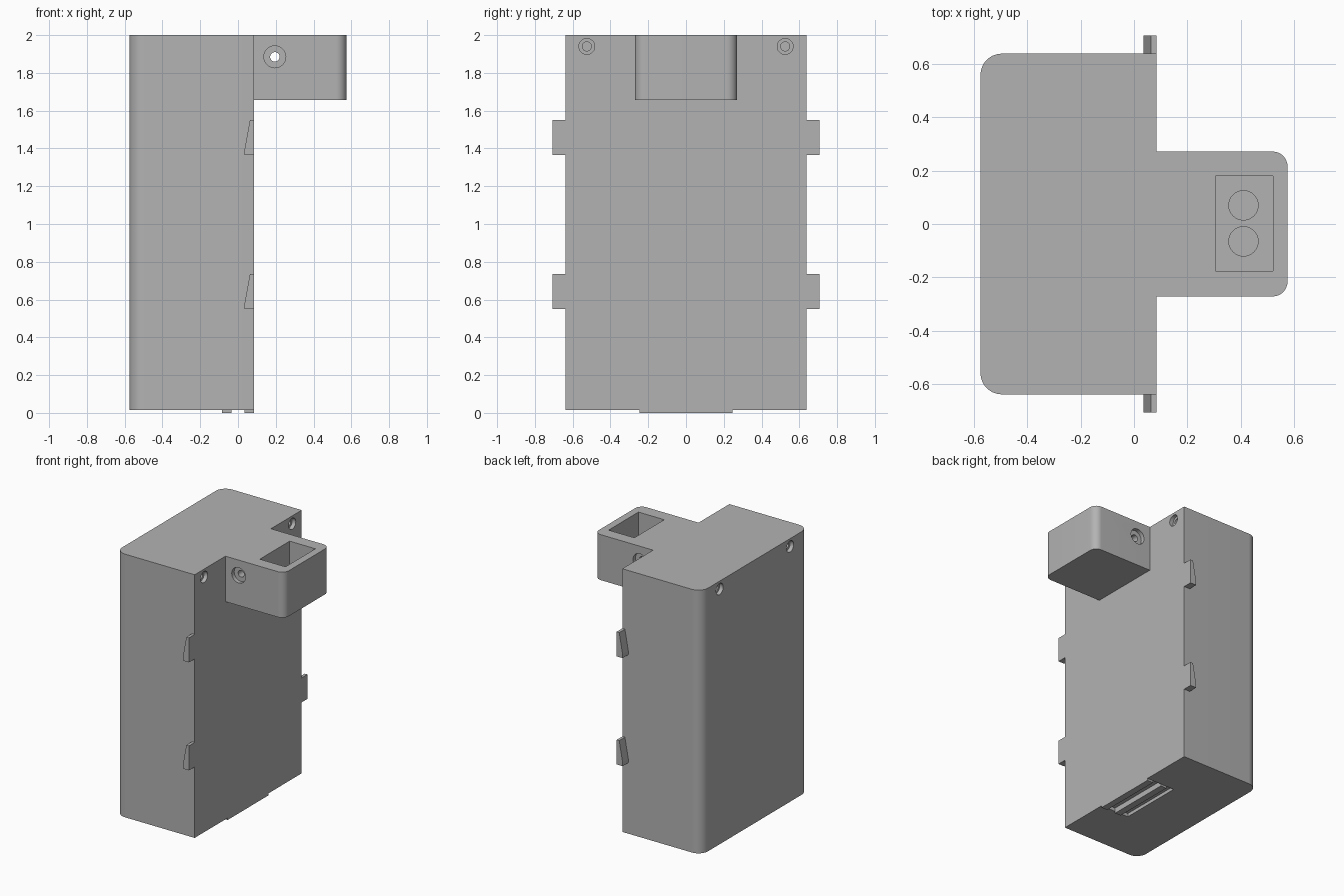
import bpy, bmesh, math
from mathutils import Matrix, Vector

cube = bpy.data.objects.get("Cube")
if cube:
    bpy.data.objects.remove(cube, do_unlink=True)

grey = bpy.data.materials.new("mid grey plastic")
grey.use_nodes = True
grey.diffuse_color = (0.45, 0.45, 0.45, 1)
grey.node_tree.nodes["Principled BSDF"].inputs["Base Color"].default_value = grey.diffuse_color


def finish(name, bm):
    bmesh.ops.recalc_face_normals(bm, faces=bm.faces)
    mesh = bpy.data.meshes.new(name)
    bm.to_mesh(mesh)
    bm.free()
    ob = bpy.data.objects.new(name, mesh)
    bpy.context.collection.objects.link(ob)
    mesh.materials.append(grey)
    return ob


def prism(name, points, offset):
    """Extrude a closed outline along an offset."""
    bm = bmesh.new()
    face = bm.faces.new([bm.verts.new(p) for p in points])
    new = bmesh.ops.extrude_face_region(bm, geom=[face])["geom"]
    bmesh.ops.translate(bm, verts=[v for v in new if isinstance(v, bmesh.types.BMVert)],
                        vec=Vector(offset))
    return finish(name, bm)


def box(name, x0, x1, y0, y1, z0, z1):
    pts = [(x0, y0, z0), (x1, y0, z0), (x1, y1, z0), (x0, y1, z0)]
    return prism(name, pts, (0, 0, z1 - z0))


def cylinder(name, centre, axis, radius, length):
    bm = bmesh.new()
    turn = Vector((0, 0, 1)).rotation_difference(Vector(axis)).to_matrix().to_4x4()
    bmesh.ops.create_cone(bm, cap_ends=True, segments=32, radius1=radius, radius2=radius,
                          depth=length, matrix=Matrix.Translation(centre) @ turn)
    return finish(name, bm)


def rounded_block(name, flat_x, round_x, half_y, radius, z0, z1):
    """Block whose two vertical edges at round_x are rounded."""
    s = 1 if round_x > flat_x else -1
    arc = []
    for i in range(13):
        a = math.pi / 2 * i / 12
        arc.append((round_x - s * radius * (1 - math.cos(a)),
                    half_y - radius * (1 - math.sin(a))))
    outline = [(flat_x, -half_y)] + [(x, -y) for x, y in reversed(arc)] + arc + [(flat_x, half_y)]
    return prism(name, [(x, y, z0) for x, y in outline], (0, 0, z1 - z0))


def boolean(target, tool, operation):
    mod = target.modifiers.new(operation.title(), "BOOLEAN")
    mod.operation = operation
    mod.solver = "EXACT"
    mod.object = tool
    bpy.context.view_layer.objects.active = target
    bpy.ops.object.modifier_apply(modifier=mod.name)
    bpy.data.objects.remove(tool, do_unlink=True)


def smooth(ob):
    bpy.ops.object.select_all(action="DESELECT")
    ob.select_set(True)
    bpy.context.view_layer.objects.active = ob
    bpy.ops.object.shade_smooth_by_angle(angle=math.radians(30))


# Main case with the projecting head
FRONT, BACK, BASE, TOP = 0.085, -0.575, 0.015, 2.0
case = rounded_block("case", FRONT, BACK, 0.638, 0.08, BASE, TOP)
head = rounded_block("head", FRONT - 0.05, 0.575, 0.271, 0.055, 1.657, TOP)
boolean(case, head, "UNION")

# Pocket in the head with two round sockets in its floor
boolean(case, box("pocket", 0.305, 0.52, -0.176, 0.18, 1.76, 2.1), "DIFFERENCE")
for y in (-0.065, 0.07):
    boolean(case, cylinder("socket", (0.41, y, 1.76), (0, 0, 1), 0.055, 0.1), "DIFFERENCE")

# Cross hole through the head, counterbored at both ends
boolean(case, cylinder("cross_hole", (0.195, 0, 1.885), (0, 1, 0), 0.025, 0.8), "DIFFERENCE")
for side in (-1, 1):
    boolean(case, cylinder("bore", (0.195, side * 0.271, 1.885), (0, 1, 0), 0.058, 0.06),
            "DIFFERENCE")

# Counterbored screw holes in both broad faces
for x, y in ((FRONT, 0.525), (BACK, 0.42)):
    for side in (-1, 1):
        for radius, length in ((0.042, 0.06), (0.024, 0.24)):
            boolean(case, cylinder("screw", (x, side * y, 1.94), (1, 0, 0), radius, length),
                    "DIFFERENCE")

# Shallow recess under the case
boolean(case, box("recess", -0.15, 0.035, -0.245, 0.245, -0.1, 0.04), "DIFFERENCE")
smooth(case)

# Rails under the case
box("inner_rail", -0.085, -0.035, -0.245, 0.245, 0, 0.04)
box("edge_rail", 0.035, FRONT, -0.245, 0.245, 0, BASE)

# Wedge clips on both sides
for label, z in (("lower", 0.55), ("upper", 1.365)):
    for name, side in (("right", -1), ("left", 1)):
        profile = [(0.035, z), (FRONT, z), (FRONT, z + 0.185), (0.063, z + 0.185),
                   (0.035, z + 0.03)]
        prism(f"{label}_{name}_clip", [(x, side * 0.638, h) for x, h in profile],
              (0, side * 0.068, 0))
